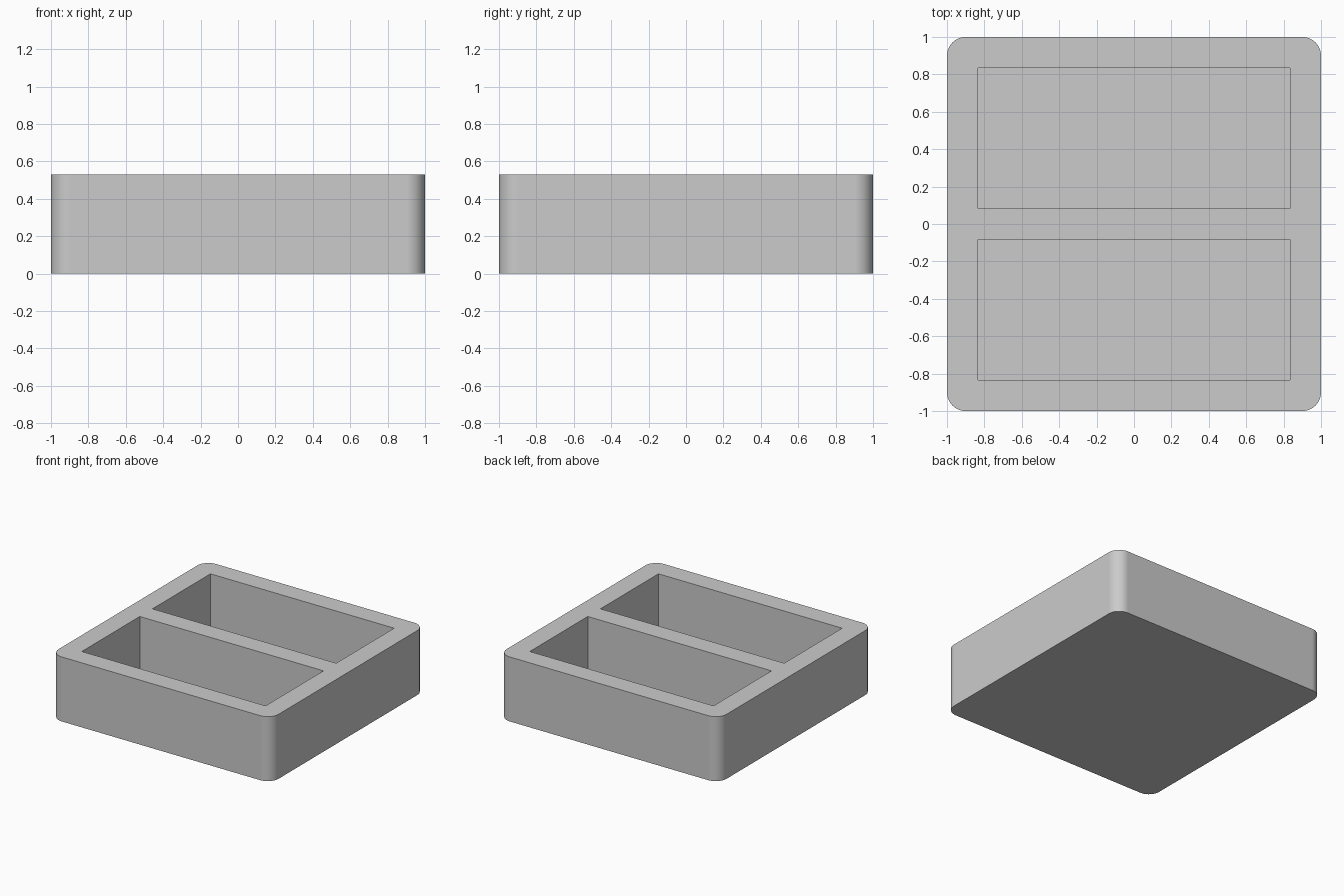
import bpy
import bmesh
import math
from mathutils import Matrix, Vector

if "Cube" in bpy.data.objects:
    bpy.data.objects.remove(bpy.data.objects["Cube"], do_unlink=True)

HEIGHT = 0.53
RADIUS = 0.1
WALL = 0.165       # outer wall thickness
DIVIDER = 0.165    # width of the middle rib
FLOOR = 0.067

# Colour
grey = bpy.data.materials.new("light grey")
grey.use_nodes = True
colour = (0.6, 0.6, 0.6, 1)
grey.diffuse_color = colour
grey.node_tree.nodes["Principled BSDF"].inputs["Base Color"].default_value = colour


def box(name, low, high, radius=0):
    """Box between two corners, with optional rounded upright edges."""
    low, high = Vector(low), Vector(high)
    bm = bmesh.new()
    bmesh.ops.create_cube(bm, size=1, matrix=Matrix.Translation((low + high) / 2)
                          @ Matrix.Diagonal((*(high - low), 1)))
    if radius:
        upright = [e for e in bm.edges
                   if abs(e.verts[0].co.z - e.verts[1].co.z) > 0.01]
        bmesh.ops.bevel(bm, geom=upright, offset=radius, segments=10,
                        profile=0.5, affect='EDGES')
    mesh = bpy.data.meshes.new(name)
    bm.to_mesh(mesh)
    bm.free()
    mesh.materials.append(grey)
    obj = bpy.data.objects.new(name, mesh)
    bpy.context.collection.objects.link(obj)
    return obj


# Tray body with rounded upright corners
tray = box("tray", (-1, -1, 0), (1, 1, HEIGHT), RADIUS)
bpy.context.view_layer.objects.active = tray

# Two rectangular compartments, front and back
inner = 1 - WALL
for name, side in (("front", -1), ("back", 1)):
    near, far = sorted((side * DIVIDER / 2, side * inner))
    cutter = box(name + "_compartment_cutter", (-inner, near, FLOOR),
                 (inner, far, HEIGHT + 0.2))
    cutter.hide_render = True
    cut = tray.modifiers.new(name + "_compartment", 'BOOLEAN')
    cut.operation = 'DIFFERENCE'
    cut.solver = 'EXACT'
    cut.object = cutter
    bpy.ops.object.modifier_apply(modifier=cut.name)
    bpy.data.objects.remove(cutter, do_unlink=True)

# Smooth corners, crisp rims, flat walls
bpy.ops.object.select_all(action='DESELECT')
tray.select_set(True)
bpy.ops.object.shade_smooth_by_angle(angle=math.radians(30))
flat = tray.modifiers.new("flat_walls", 'WEIGHTED_NORMAL')
flat.keep_sharp = True
